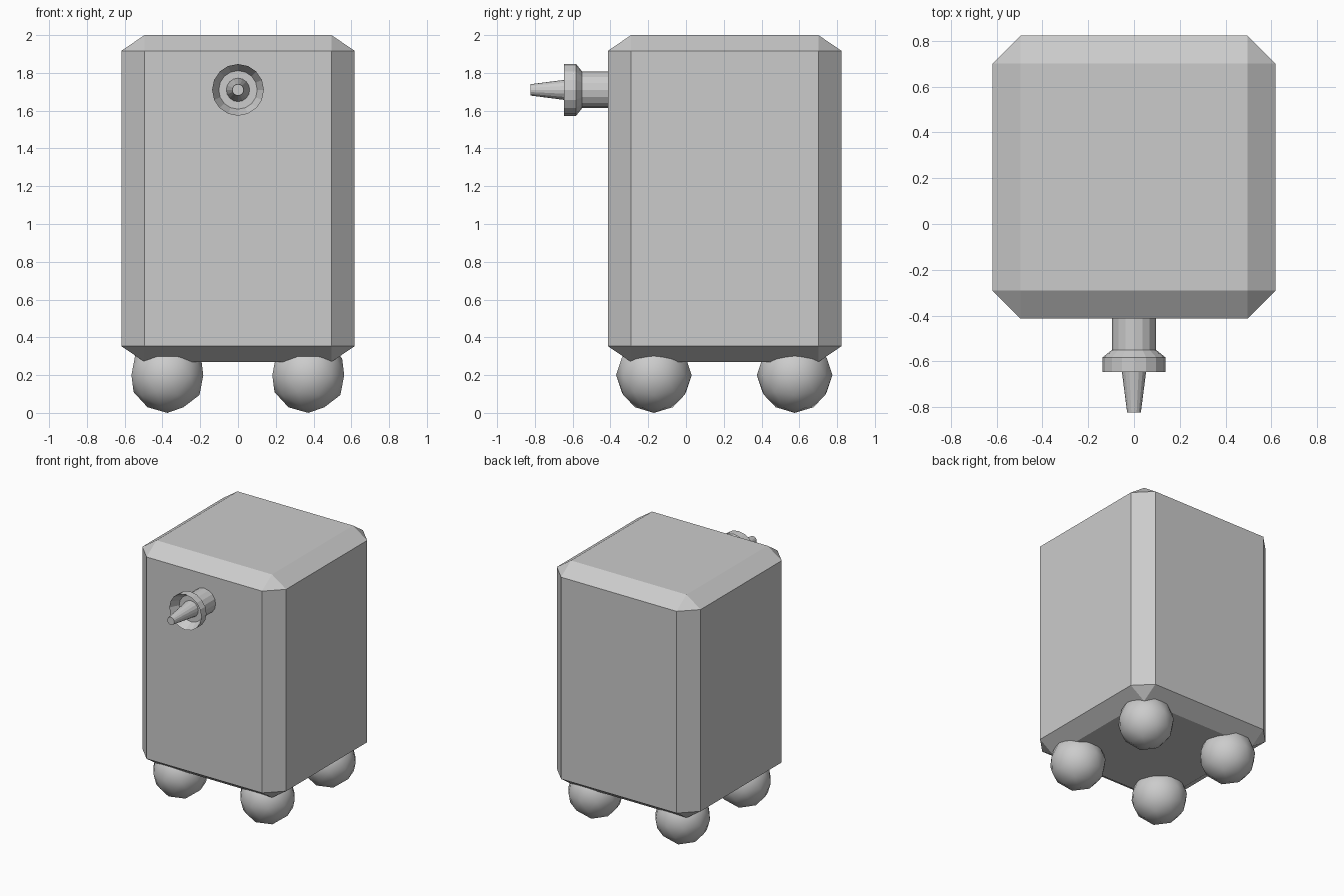
import bpy, bmesh, math
from mathutils import Matrix, Vector

if "Cube" in bpy.data.objects:
    bpy.data.objects.remove(bpy.data.objects["Cube"])


def add_object(name, bm):
    bmesh.ops.recalc_face_normals(bm, faces=bm.faces)
    mesh = bpy.data.meshes.new(name)
    bm.to_mesh(mesh)
    bm.free()
    ob = bpy.data.objects.new(name, mesh)
    bpy.context.collection.objects.link(ob)
    return ob


def lathe(name, profile, z, segments=16):
    """Spin (radius, y) points around the front-back axis at height z."""
    bm = bmesh.new()
    rings = []
    for r, y in profile:
        rings.append([bm.verts.new((r * math.cos(a), y, z + r * math.sin(a)))
                      for a in (2 * math.pi * i / segments for i in range(segments))])
    for lo, hi in zip(rings, rings[1:]):
        for i in range(segments):
            j = (i + 1) % segments
            bm.faces.new((lo[i], lo[j], hi[j], hi[i]))
    bm.faces.new(rings[0])
    bm.faces.new(rings[-1])
    return add_object(name, bm)


# Body: chamfered box, squashed so the top and bottom chamfers are shallower
chamfer, squash = 0.122, 0.68
bm = bmesh.new()
bmesh.ops.create_cube(bm, size=1)
bmesh.ops.scale(bm, vec=(1.234, 1.236, 1.73 / squash), verts=bm.verts)
bmesh.ops.bevel(bm, geom=bm.edges[:], offset=chamfer, segments=1,
                affect='EDGES', profile=0.5)
bmesh.ops.scale(bm, vec=(1, 1, squash), verts=bm.verts)
bmesh.ops.translate(bm, vec=(0, 0.205, 1.135), verts=bm.verts)
add_object("body", bm)

# Nozzle: pipe, flared collar, recessed mouth and tapered tip
lathe("nozzle", [(0.097, -0.40), (0.097, -0.55), (0.137, -0.582), (0.137, -0.645),
                 (0.102, -0.575), (0.062, -0.575), (0.030, -0.823)], 1.71)

# Feet: four low-poly balls sunk into the underside
for side, x in (("left", -0.374), ("right", 0.372)):
    for end, y in (("front", -0.17), ("back", 0.575)):
        bm = bmesh.new()
        bmesh.ops.create_icosphere(bm, subdivisions=2, radius=0.2,
                                   matrix=Matrix.Translation(Vector((x, y, 0.2))))
        for f in bm.faces:
            f.smooth = True
        add_object(f"{end}_{side}_foot", bm)
